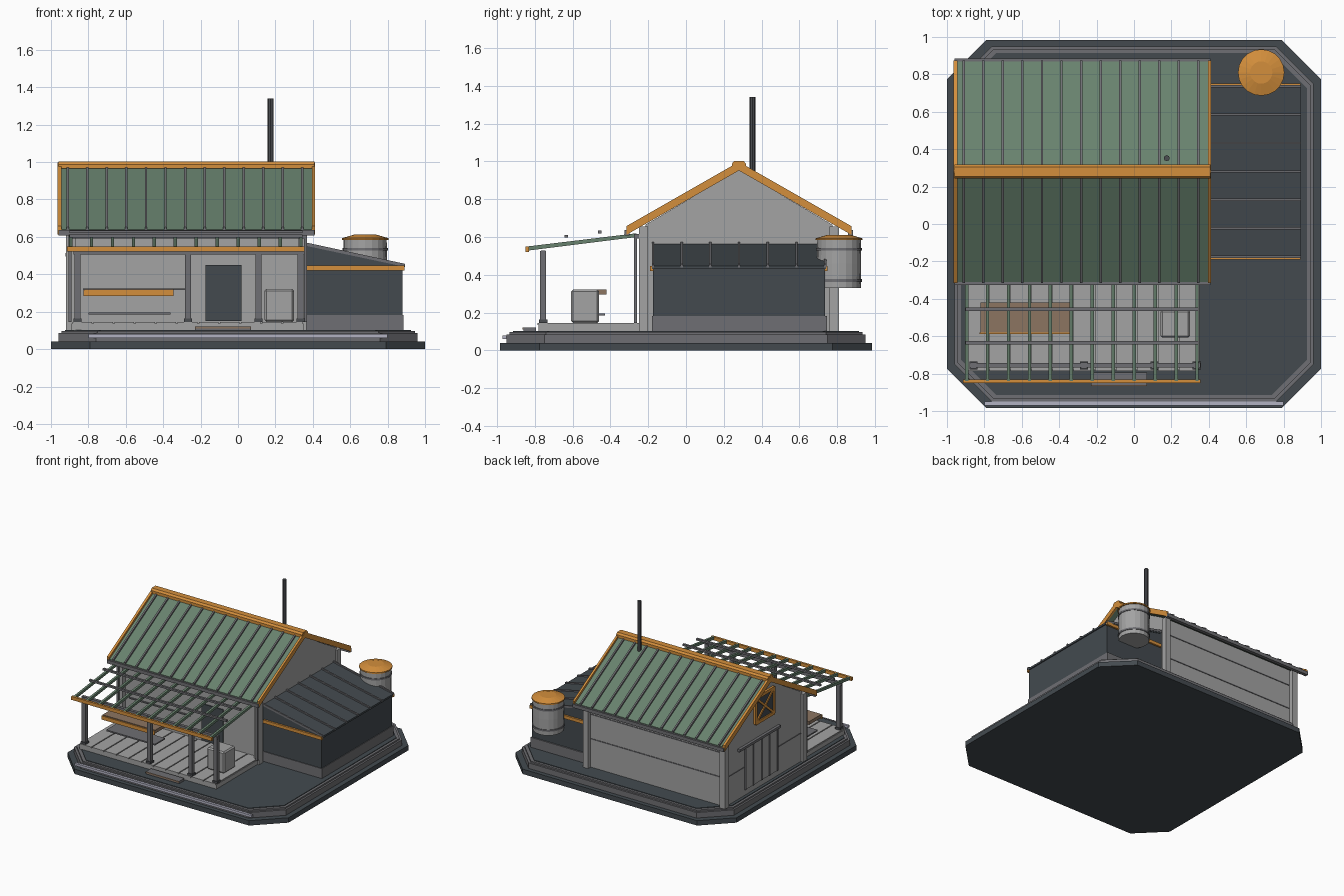
import bpy, bmesh, math
from mathutils import Vector

if "Cube" in bpy.data.objects:
    bpy.data.objects.remove(bpy.data.objects["Cube"])


def paint(name, hexa):
    m = bpy.data.materials.new(name)
    rgb = [int(hexa[i:i + 2], 16) / 255 for i in (0, 2, 4)]
    m.diffuse_color = [((c + 0.055) / 1.055) ** 2.4 for c in rgb] + [1]
    m.use_nodes = True
    m.node_tree.nodes["Principled BSDF"].inputs["Base Color"].default_value = m.diffuse_color
    return m


SLATE = paint("slate", "434a4f")
GREEN = paint("roof_green", "68826e")
ORANGE = paint("orange_trim", "d48f3c")
LIGHT = paint("light_grey", "a3a3a3")
MID = paint("mid_grey", "6f6f73")
DARK = paint("dark_grey", "4b4d51")
TAN = paint("tan_wood", "8c7561")
PALE = paint("pale_edge", "b2b2c2")


def finish(bm, name, mat):
    bmesh.ops.recalc_face_normals(bm, faces=bm.faces)
    me = bpy.data.meshes.new(name)
    bm.to_mesh(me)
    bm.free()
    ob = bpy.data.objects.new(name, me)
    me.materials.append(mat)
    bpy.context.collection.objects.link(ob)
    return ob


def prisms(name, axis, profiles, spans, mat):
    """Extrude each 2D profile along an axis, once per (start, end) span."""
    put = {'x': lambda p, t: (t, p[0], p[1]),
           'y': lambda p, t: (p[0], t, p[1]),
           'z': lambda p, t: (p[0], p[1], t)}[axis]
    bm = bmesh.new()
    for prof in profiles:
        for a, b in spans:
            lo = [bm.verts.new(put(p, a)) for p in prof]
            hi = [bm.verts.new(put(p, b)) for p in prof]
            bm.faces.new(lo)
            bm.faces.new(hi)
            n = len(prof)
            for i in range(n):
                bm.faces.new((lo[i], lo[(i + 1) % n], hi[(i + 1) % n], hi[i]))
    return finish(bm, name, mat)


def rect(a0, a1, b0, b1):
    return [(a0, b0), (a1, b0), (a1, b1), (a0, b1)]


def box(name, x0, x1, y0, y1, z0, z1, mat):
    return prisms(name, 'z', [rect(x0, x1, y0, y1)], [(z0, z1)], mat)


def bar(p, q, w):
    """Strip of width w around the line p-q in 2D."""
    p, q = Vector(p), Vector(q)
    d = (q - p).normalized() * w / 2
    n = Vector((-d.y, d.x))
    return [tuple(p + n), tuple(p - n), tuple(q - n), tuple(q + n)]


def around(centres, w):
    return [(c - w / 2, c + w / 2) for c in centres]


def octagon(hx, hy, c):
    half = [(hx, -hy + c), (hx, hy - c), (hx - c, hy), (-hx + c, hy)]
    return half + [(-x, -y) for x, y in half]


RIDGE = 0.28


def both(profile):
    return [profile, [(2 * RIDGE - y, z) for y, z in profile]]


# Stepped octagonal base
prisms("base_slab", 'z', [octagon(1.0, 0.985, 0.21)], [(0, 0.04)], SLATE)
prisms("base_plinth", 'z', [octagon(0.96, 0.95, 0.2)], [(0.04, 0.085)], MID)
prisms("base_rim", 'z', [octagon(0.945, 0.935, 0.195)], [(0.085, 0.097)], MID)
prisms("ground", 'z', [octagon(0.925, 0.915, 0.19)], [(0.09, 0.102)], SLATE)
box("front_edge_strip", -0.8, 0.8, -0.97, -0.95, 0.06, 0.08, PALE)

# House body with gable ends and corner posts
prisms("house_walls", 'x', [[(-0.215, 0.1), (0.775, 0.1), (0.775, 0.665),
                             (RIDGE, 0.955), (-0.215, 0.665)]], [(-0.9, 0.35)], LIGHT)
prisms("corner_posts", 'x', both(rect(-0.25, -0.2, 0.1, 0.655)),
       [(-0.92, -0.87), (0.32, 0.365)], LIGHT)
for z in (0.33, 0.53):
    box("back_wall_seam", -0.87, 0.32, 0.77, 0.779, z, z + 0.008, MID)
box("front_wall_rail", -0.83, -0.28, -0.225, -0.21, 0.315, 0.325, MID)
box("left_wall_seam", -0.904, -0.89, -0.2, 0.76, 0.33, 0.337, MID)

# Main roof: panels, seams, rake boards, ridge, gutters
panel = [(-0.31, 0.615), (RIDGE, 0.955), (RIDGE, 0.98), (-0.31, 0.64)]
prisms("roof_panels", 'x', both(panel), [(-0.95, 0.4)], GREEN)
seam = [(-0.315, 0.635), (RIDGE, 0.975), (RIDGE, 0.993), (-0.315, 0.653)]
prisms("roof_seams", 'x', both(seam),
       around([-0.91 + i * 0.1045 for i in range(13)], 0.013), MID)
rake = [(-0.315, 0.612), (RIDGE, 0.952), (RIDGE, 0.998), (-0.315, 0.658)]
prisms("rake_boards", 'x', both(rake), [(-0.965, -0.945), (0.395, 0.412)], ORANGE)
prisms("ridge_cap", 'x', [[(0.243, 0.965), (0.317, 0.965), (0.317, 0.988),
                           (0.305, 1.003), (0.255, 1.003), (0.243, 0.988)]],
       [(-0.96, 0.41)], ORANGE)
prisms("gutters", 'x', both(rect(-0.325, -0.298, 0.608, 0.636)), [(-0.96, 0.41)], MID)

# Stove pipe
bm = bmesh.new()
bmesh.ops.create_cone(bm, cap_ends=True, segments=8, radius1=0.016, radius2=0.016, depth=0.42)
bmesh.ops.translate(bm, verts=bm.verts, vec=(0.175, 0.352, 1.13))
finish(bm, "stove_pipe", DARK)

# Front door
box("front_door", -0.175, 0.02, -0.224, -0.21, 0.15, 0.45, SLATE)

# Left gable window with crossed frame
W0, W1, Z0, Z1 = 0.16, 0.40, 0.64, 0.85
box("gable_window", -0.908, -0.89, W0, W1, Z0, Z1, SLATE)
prisms("gable_window_frame", 'x',
       [rect(W0 - .01, W0 + .015, Z0, Z1), rect(W1 - .015, W1 + .01, Z0, Z1),
        rect(W0, W1, Z0 - .01, Z0 + .015), rect(W0, W1, Z1 - .015, Z1 + .01),
        bar((W0, Z0), (W1, Z1), 0.018), bar((W0, Z1), (W1, Z0), 0.018)],
       [(-0.917, -0.895)], ORANGE)

# Left sliding doors and their track
box("side_doors", -0.909, -0.89, 0.11, 0.53, 0.15, 0.49, LIGHT)
prisms("side_door_battens", 'x',
       [rect(y, y + 0.012, 0.15, 0.49) for y in (0.11, 0.21, 0.31, 0.42, 0.52)],
       [(-0.914, -0.9)], MID)
box("side_door_track", -0.922, -0.89, 0.09, 0.62, 0.495, 0.515, MID)

# Lean-to annex
prisms("annex_walls", 'y', [[(0.34, 0.18), (0.88, 0.18), (0.88, 0.44), (0.34, 0.555)]],
       [(-0.175, 0.735)], SLATE)
box("annex_footing", 0.34, 0.885, -0.18, 0.745, 0.1, 0.183, MID)
prisms("annex_roof", 'y', [[(0.35, 0.545), (0.89, 0.432), (0.89, 0.447), (0.35, 0.562)]],
       [(-0.18, 0.74)], SLATE)
prisms("annex_roof_seams", 'y', [[(0.35, 0.555), (0.893, 0.44), (0.893, 0.456), (0.35, 0.573)]],
       around([-0.175 + i * 0.152 for i in range(7)], 0.012), MID)
prisms("annex_trim", 'x', [rect(-0.19, -0.172, 0.42, 0.446), rect(0.732, 0.75, 0.42, 0.446)],
       [(0.36, 0.89)], ORANGE)


# Water barrel at the back of the annex
def barrel_part(name, rings, mat):
    bm = bmesh.new()
    n, loops = 20, []
    for r, z in rings:
        loops.append([bm.verts.new((0.68 + r * math.cos(math.tau * i / n),
                                    0.81 + r * math.sin(math.tau * i / n), z)) for i in range(n)])
    for a, b in zip(loops, loops[1:]):
        for i in range(n):
            bm.faces.new((a[i], a[(i + 1) % n], b[(i + 1) % n], b[i]))
    bm.faces.new(loops[0])
    bm.faces.new(loops[-1])
    finish(bm, name, mat)


barrel_part("barrel", [(0.115, 0.33), (0.117, 0.46), (0.115, 0.59)], LIGHT)
for z in (0.37, 0.535):
    barrel_part("barrel_band", [(0.121, z - 0.007), (0.121, z + 0.007)], MID)
barrel_part("barrel_lid", [(0.124, 0.583), (0.124, 0.593), (0.06, 0.612)], ORANGE)
for z in (0.355, 0.46):
    box("barrel_bracket", 0.63, 0.73, 0.71, 0.75, z - 0.015, z + 0.015, DARK)

# Porch deck, planks and step
box("porch_deck", -0.89, 0.35, -0.78, -0.2, 0.1, 0.137, LIGHT)
pw = 1.24 / 11
prisms("porch_planks", 'x', [rect(-0.785, -0.2, 0.135, 0.146)],
       around([-0.89 + pw * (i + 0.5) for i in range(11)], pw - 0.008), LIGHT)
box("porch_step", -0.23, 0.07, -0.86, -0.795, 0.1, 0.122, MID)
box("porch_step_edge", -0.23, 0.07, -0.865, -0.86, 0.11, 0.122, TAN)

# Pergola: posts, beams, rafters and purlins
prisms("porch_posts", 'z', [rect(x - 0.016, x + 0.016, -0.772, -0.74)
                            for x in (-0.858, -0.268, 0.11, 0.335)], [(0.145, 0.525)], MID)
prisms("post_feet", 'z', [rect(x - 0.022, x + 0.022, -0.778, -0.734)
                          for x in (-0.858, -0.268, 0.11, 0.335)], [(0.145, 0.163)], DARK)
prisms("wall_posts", 'x', [rect(-0.275, -0.26, 0.146, 0.61)],
       [(-0.907, -0.89), (0.352, 0.37)], MID)
box("post_beam", -0.88, 0.355, -0.768, -0.744, 0.505, 0.53, MID)
box("wall_beam", -0.907, 0.37, -0.275, -0.25, 0.592, 0.615, MID)
prisms("pergola_rafters", 'x', [[(-0.84, 0.528), (-0.262, 0.6), (-0.262, 0.62), (-0.84, 0.55)]],
       around([-0.895 + i * 0.112 for i in range(12)], 0.018), GREEN)
box("pergola_front_beam", -0.915, 0.355, -0.85, -0.832, 0.522, 0.55, ORANGE)
prisms("pergola_purlins", 'x', [rect(-0.643, -0.625, 0.597, 0.612), rect(-0.465, -0.447, 0.62, 0.635)],
       [(-0.9, 0.345)], MID)

# Porch table and storage box
box("table_top", -0.82, -0.345, -0.58, -0.42, 0.295, 0.322, TAN)
box("table_edge", -0.825, -0.345, -0.588, -0.58, 0.285, 0.315, ORANGE)
box("table_shelf", -0.8, -0.36, -0.56, -0.43, 0.185, 0.196, MID)
crate = box("storage_box", 0.142, 0.3, -0.608, -0.46, 0.146, 0.322, LIGHT)
bev = crate.modifiers.new("bevel", 'BEVEL')
bev.width = 0.01
bev.segments = 1
